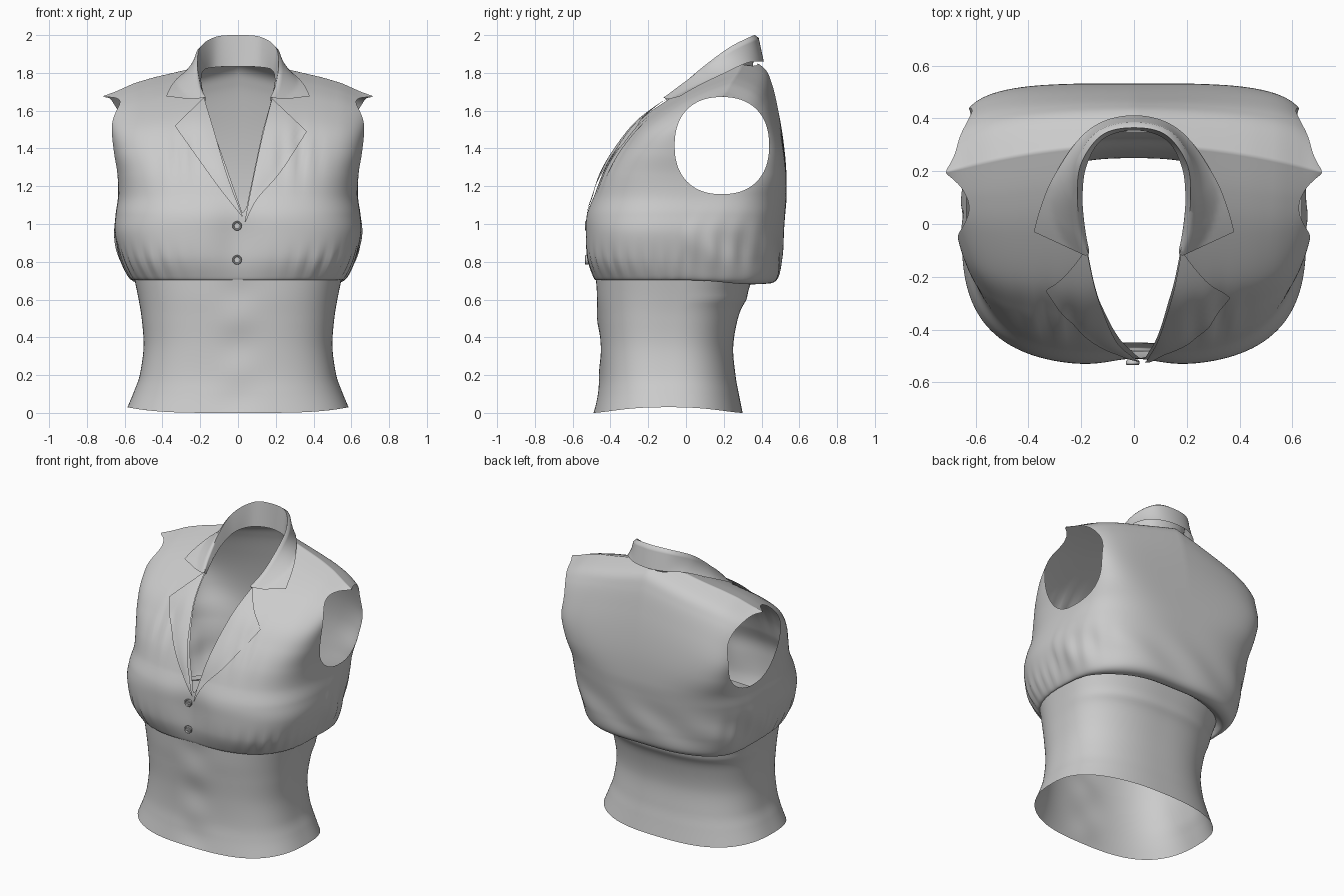
import bpy, bmesh, math
from mathutils import Vector
from mathutils.bvhtree import BVHTree

if "Cube" in bpy.data.objects:
    bpy.data.objects.remove(bpy.data.objects["Cube"])


def spline(pts, n):
    """Catmull-Rom samples through tuples of any width."""
    out, m = [], len(pts) - 1
    for i in range(n):
        u = i / (n - 1) * m
        k = min(int(u), m - 1)
        t = u - k
        a, b, c, d = (pts[max(0, min(m, k + j))] for j in (-1, 0, 1, 2))
        out.append(tuple(0.5 * (2*q + (r-p)*t + (2*p-5*q+4*r-s)*t*t + (3*q-p-3*r+s)*t**3)
                         for p, q, r, s in zip(a, b, c, d)))
    return out


def linear(table, v):
    for (a, fa), (b, fb) in zip(table, table[1:]):
        if v <= b or (b, fb) == table[-1]:
            return fa + (fb - fa) * (v - a) / (b - a)


def bell(v, centre, width):
    return math.exp(-((v - centre) / width) ** 2)


def quads(rows, closed=False):
    n = len(rows[0])
    return [[a[i], a[(i+1) % n], b[(i+1) % n], b[i]]
            for a, b in zip(rows, rows[1:]) for i in range(n if closed else n - 1)]


def clip(polys, f):
    """Keep the part of every polygon where f > 0, with a clean cut edge."""
    out = []
    for poly in polys:
        vals = [f(p) for p in poly]
        new = []
        for i, p in enumerate(poly):
            q, a, b = poly[(i+1) % len(poly)], vals[i], vals[(i+1) % len(poly)]
            if a > 0:
                new.append(p)
            if (a > 0) != (b > 0):
                new.append(p.lerp(q, a / (a - b)))
        if len(new) > 2:
            out.append(new)
    return out


def make(name, polys, angle=50):
    bm = bmesh.new()
    for p in polys:
        bm.faces.new([bm.verts.new(v) for v in p])
    bmesh.ops.remove_doubles(bm, verts=bm.verts, dist=0.0004)
    bmesh.ops.dissolve_degenerate(bm, edges=bm.edges, dist=0.0002)
    bmesh.ops.recalc_face_normals(bm, faces=bm.faces)
    me = bpy.data.meshes.new(name)
    bm.to_mesh(me)
    bm.free()
    ob = bpy.data.objects.new(name, me)
    bpy.context.collection.objects.link(ob)
    bpy.ops.object.select_all(action='DESELECT')
    ob.select_set(True)
    bpy.context.view_layer.objects.active = ob
    bpy.ops.object.shade_smooth_by_angle(angle=math.radians(angle))
    return ob


def ring(row, count, shape):
    """Superellipse ring: z, half width, front y, back y, centre y, front and back power."""
    z, w, yf, yb, yc, nf, nb = row
    pts = []
    for i in range(count):
        t = 2 * math.pi * i / count
        c, s = math.cos(t), math.sin(t)
        n = nf if s < 0 else nb
        r = (abs(c)**n + abs(s)**n) ** (-1 / n)
        pts.append(shape(r*c*w, yc + r*s*((yc-yf) if s < 0 else (yb-yc)), z, t, w))
    return pts


# Fitted waist panel
def waist_shape(x, y, z, t, w):
    z += 0.03 * abs(x / w)**4 * max(0, 1 - z / 0.2)
    y += 0.006 * math.sin(z * 22) * bell(x, 0, 0.1) if y < 0 else 0.008 * bell(z, 0.6, 0.03)
    return Vector((x, y, z))


waist = [(0, .585, -.49, .30, -.09, 2.6, 2.5), (.1, .55, -.47, .28, -.09, 2.6, 2.5),
         (.2, .52, -.455, .262, -.09, 2.7, 2.5), (.35, .50, -.455, .25, -.09, 2.7, 2.5),
         (.5, .51, -.465, .275, -.08, 2.7, 2.5), (.62, .53, -.475, .32, -.06, 2.7, 2.5),
         (.76, .56, -.48, .37, -.05, 2.7, 2.6)]
make("waist_panel", quads([ring(r, 128, waist_shape) for r in spline(waist, 50)], True))

# Bloused bodice, whose upper rings close onto the shoulder line
SHOULDER = [(0, 1.89), (.2, 1.835), (.3, 1.81), (.45, 1.775), (.55, 1.745), (.65, 1.70), (.72, 1.675)]


def bodice_shape(x, y, z, t, w):
    ax, front = abs(x), math.sin(t) < 0
    if z > 1.15:
        h = (z - 1.15) / 0.6
        z = 1.15 + h * (linear(SHOULDER, ax) - 1.15)
        y -= 0.1 * (ax / 0.7)**2 * h**3
    if front:
        y += 0.03 * bell(x, 0, 0.12) * bell(z, 0.92, 0.22)
        y += 0.009 * math.sin(ax * 62) * bell(z, 1.38, 0.14) * bell(ax, .31, .1)
        g = 0.010 * math.sin(46 * t) * bell(z, .79, .08) * bell(ax, .46, .2)
    else:
        g = 0.012 * math.sin(9 * t + 14 * z) * bell(z, 0.85, 0.13)
        g += 0.008 * math.sin(30 * t) * bell(z, .85, .12) * bell(ax, .62, .1)
    z -= 0.025 * bell(z, .69, .05) * bell(y, .35, .2)
    return Vector((x * (1 + g), y * (1 + g), z))


bodice = [(.745, .54, -.465, .35, -.04, 2.7, 2.6), (.705, .555, -.482, .43, -.02, 2.7, 2.7),
          (.725, .582, -.50, .487, 0, 2.8, 3), (.82, .622, -.53, .505, 0, 3, 3),
          (.95, .652, -.537, .515, 0, 3, 3), (1.05, .648, -.53, .525, .04, 3, 3.2),
          (1.15, .635, -.49, .533, .1, 3.1, 3.6), (1.27, .64, -.43, .53, .13, 3.5, 5),
          (1.39, .66, -.34, .515, .15, 4, 6), (1.51, .677, -.22, .49, .18, 4.5, 6),
          (1.63, .695, -.02, .455, .24, 5, 6), (1.70, .705, .14, .41, .28, 5, 5.5),
          (1.75, .712, .30, .30, .30, 5, 5)]
cloth = quads([ring(r, 180, bodice_shape) for r in spline(bodice, 121)], True)
tree = BVHTree.FromPolygons([v for p in cloth for v in p],
                            [range(4*i, 4*i+4) for i in range(len(cloth))])


def armhole(p):
    if abs(p.x) < 0.45:
        return 1
    return abs((p.y - .19) / .25)**2.3 + abs((p.z - 1.415) / .257)**2.3 - 1


def neckline(p):
    if p.y < 0.15:
        mid = linear([(1.0, .035), (1.5, 0), (2, 0)], p.z)
        return abs(p.x - mid) - linear([(1.03, 0), (1.3, .075), (1.65, .175), (1.8, .205), (2, .21)], p.z)
    if p.z < 1.5:
        return 1
    return 0.1 * ((p.x / .207)**2 + ((p.y - .15) / .23)**2 - 1)


make("bodice", clip(clip(cloth, armhole), neckline), 70)


# Lapels, draped on the front of the bodice
def lapel(name, inner, outer):
    rows = []
    for (xa, za), (xb, zb) in zip(spline(inner, 36), spline(outer, 36)):
        row = []
        for j in range(13):
            t = j / 12
            x, z = xa + (xb - xa) * t, za + (zb - za) * t
            hit = tree.ray_cast(Vector((x, -2, z)), Vector((0, 1, 0)))[0]
            lift = 0.012 + 0.09 * abs(xb - xa) * math.sin(math.pi * min(1, t + .12))
            row.append(Vector((x, (hit.y if hit else -.1) - lift, z)))
        rows.append(row)
    make(name, quads(rows))


lapel("lapel_right", [(.035, 1.01), (.08, 1.24), (.13, 1.47), (.18, 1.665)],
      [(.04, 1.01), (.10, 1.13), (.225, 1.275), (.365, 1.49)])
lapel("lapel_left", [(.025, 1.04), (-.055, 1.25), (-.12, 1.47), (-.18, 1.67)],
      [(.02, 1.04), (-.095, 1.185), (-.20, 1.33), (-.335, 1.52)])


# Folded collar: neck seam, roll line and outer edge, mirrored about the centre back
def mirrored(half):
    return [(-x, y, z) for x, y, z in half[:0:-1]] + half


seam = mirrored([(0, .355, 1.835), (.12, .32, 1.83), (.18, .22, 1.815), (.195, .10, 1.765), (.185, -.02, 1.70), (.17, -.10, 1.65)])
roll = mirrored([(0, .365, 2.0), (.12, .338, 1.99), (.20, .23, 1.935), (.215, .10, 1.84), (.20, -.02, 1.74), (.172, -.115, 1.672)])
fold = mirrored([(0, .385, 1.985), (.135, .353, 1.975), (.215, .24, 1.92), (.23, .10, 1.83), (.215, -.03, 1.735), (.185, -.12, 1.668)])
edge = mirrored([(0, .412, 1.86), (.12, .388, 1.86), (.215, .315, 1.85), (.31, .17, 1.78), (.355, .06, 1.715), (.38, -.03, 1.645)])
rows = []
for a, b, c, d in zip(*(spline(p, 97) for p in (seam, roll, fold, edge))):
    row = [Vector(a).lerp(Vector(b), k / 5) for k in range(5)] + [Vector(b)]
    for k in range(11):
        p = Vector(c).lerp(Vector(d), k / 10)
        hit = tree.ray_cast(Vector((p.x, p.y, 3)), Vector((0, 0, -1)))[0]
        if hit and abs(p.x) > 0.23:
            p.z = max(p.z, hit.z + 0.012)
        row.append(p)
    rows.append(row)
make("collar", quads(rows), 80)


# Round front buttons with a dished face and stitched bars
def lathe(profile, cx, cy, cz, n=28):
    rows = [[Vector((cx + r * math.cos(2*math.pi*i/n), cy + d, cz + r * math.sin(2*math.pi*i/n)))
             for i in range(n)] for r, d in profile]
    return quads(rows, True)


DISH = [(.001, .022), (.02, .022), (.025, .014), (.025, .004), (.022, 0), (.018, .001), (.015, .006), (.001, .006)]
BAR = [(.0005, .01), (.003, .01), (.003, .002), (.0005, .002)]
for k, z in enumerate((.99, .81)):
    parts = lathe(DISH, -.005, -.535, z)
    for dx in (-.006, .006):
        for dz in (-.006, .006):
            parts += lathe(BAR, -.005 + dx, -.535, z + dz, 8)
    make("button_%d" % (k + 1), parts, 35)
